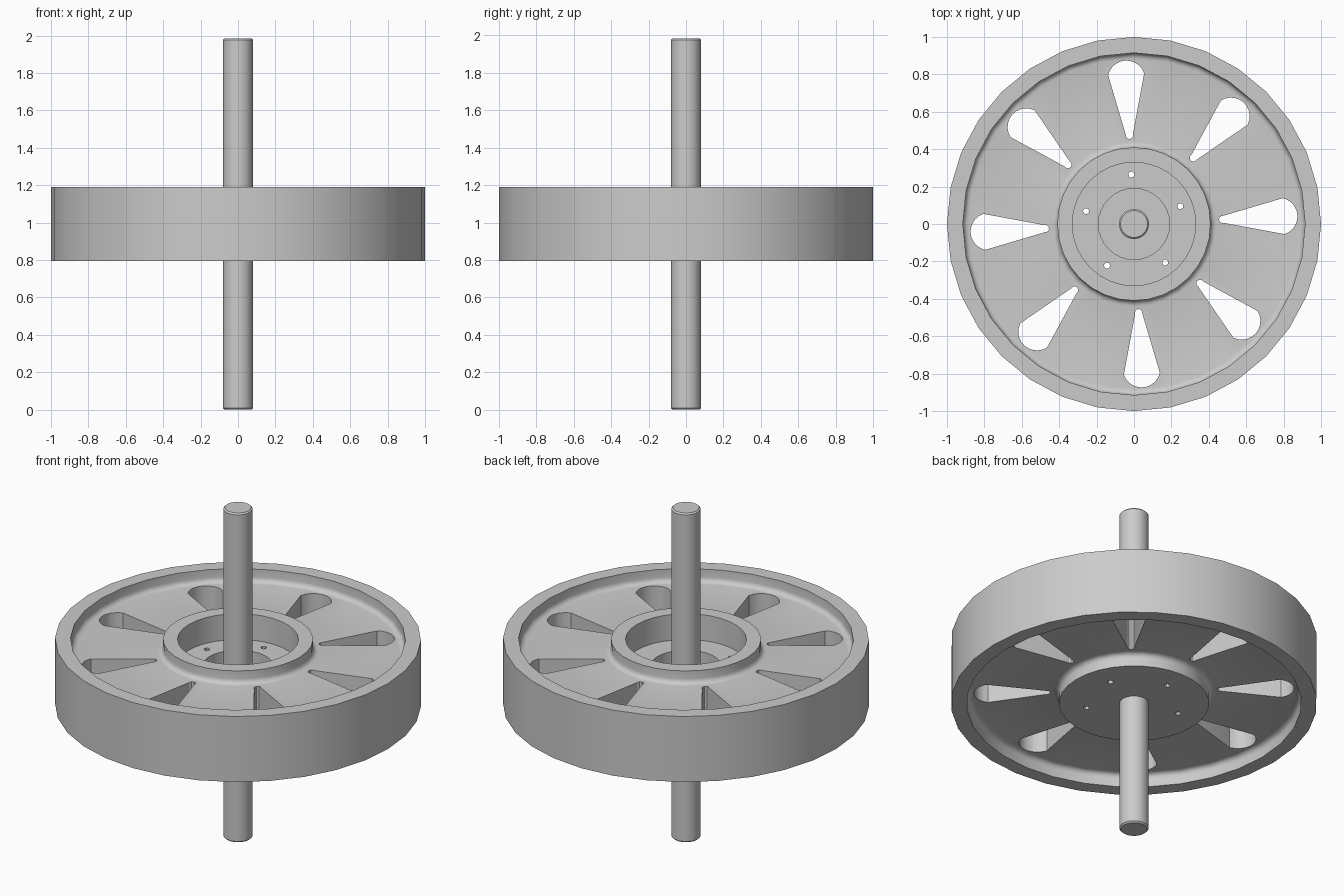
import bpy, bmesh, math
from math import cos, sin, pi, radians

if "Cube" in bpy.data.objects:
    bpy.data.objects.remove(bpy.data.objects["Cube"], do_unlink=True)

SIDES = 32
BOTTOM, TOP = 0.795, 1.19        # wheel faces
MID = (BOTTOM + TOP) / 2
WEB = 0.12                       # half thickness of the web
FILLET = 0.03
TURN = radians(3)                # slots and bolts share this offset

metal = bpy.data.materials.new("grey metal")
metal.use_nodes = True
grey = (0.6, 0.6, 0.6, 1)
metal.diffuse_color = grey
metal.node_tree.nodes["Principled BSDF"].inputs["Base Color"].default_value = grey


def make_object(name, bm):
    bmesh.ops.recalc_face_normals(bm, faces=bm.faces)
    mesh = bpy.data.meshes.new(name)
    bm.to_mesh(mesh)
    bm.free()
    mesh.materials.append(metal)
    obj = bpy.data.objects.new(name, mesh)
    bpy.context.collection.objects.link(obj)
    return obj


def lathe(name, profile):
    """Revolve a closed (radius, height) loop around z."""
    bm = bmesh.new()
    rings = [[bm.verts.new((r * cos(2 * pi * i / SIDES), r * sin(2 * pi * i / SIDES), z))
              for i in range(SIDES)] for r, z in profile]
    for a, b in zip(rings, rings[1:] + rings[:1]):
        for i in range(SIDES):
            j = (i + 1) % SIDES
            bm.faces.new((a[i], a[j], b[j], b[i]))
    return make_object(name, bm)


def arc(x, y, r, start, end, steps):
    return [(x + r * cos(start + (end - start) * k / steps),
             y + r * sin(start + (end - start) * k / steps)) for k in range(steps + 1)]


def prisms(name, outline, count):
    """Extrude an outline through the wheel and repeat it around z."""
    bm = bmesh.new()
    for n in range(count):
        a = TURN + 2 * pi * n / count
        if count == 5:
            a += pi / 2
        low = [bm.verts.new((x * cos(a) - y * sin(a), x * sin(a) + y * cos(a), BOTTOM - 0.1))
               for x, y in outline]
        high = [bm.verts.new((v.co.x, v.co.y, TOP + 0.1)) for v in low]
        bm.faces.new(low)
        bm.faces.new(high)
        for i in range(len(low)):
            j = (i + 1) % len(low)
            bm.faces.new((low[i], low[j], high[j], high[i]))
    cutter = make_object(name, bm)
    cutter.hide_render = True
    return cutter


def smooth(obj):
    bpy.ops.object.select_all(action="DESELECT")
    obj.select_set(True)
    bpy.context.view_layer.objects.active = obj
    bpy.ops.object.shade_smooth_by_angle(angle=radians(30))


# Wheel: rim, filleted web and stepped hub as one turned section
web_top, web_bottom = MID + WEB, MID - WEB
hub_r, rim_r = 0.41, 0.915
top_groove = (arc(hub_r + FILLET, web_top + FILLET, FILLET, pi, 1.5 * pi, 4)
              + arc(rim_r - FILLET, web_top + FILLET, FILLET, 1.5 * pi, 2 * pi, 4))
bottom_groove = [(r, 2 * MID - z) for r, z in reversed(top_groove)]
profile = ([(0.07, BOTTOM), (0.07, 0.88), (0.19, 0.88), (0.19, 1.035), (0.33, 1.035),
            (0.33, TOP), (hub_r, TOP)] + top_groove
           + [(rim_r, TOP), (1, TOP), (1, BOTTOM), (rim_r, BOTTOM)]
           + bottom_groove + [(hub_r, BOTTOM)])
wheel = lathe("wheel", profile)

# Teardrop slots and bolt holes
tip_r, end_r, tip_x, end_x = 0.02, 0.1, 0.475, 0.775
lean = math.acos((end_r - tip_r) / (end_x - tip_x))
teardrop = (arc(end_x, 0, end_r, -lean, lean, 10)
            + arc(tip_x, 0, tip_r, lean, 2 * pi - lean, 6))
bolt = arc(0.265, 0, 0.016, 0, 2 * pi, 12)[:-1]
cutters = [prisms("slot_cutter", teardrop, 8), prisms("bolt_cutter", bolt, 5)]
for cutter in cutters:
    mod = wheel.modifiers.new(cutter.name, "BOOLEAN")
    mod.operation = "DIFFERENCE"
    mod.solver = "EXACT"
    mod.object = cutter
    bpy.ops.object.select_all(action="DESELECT")
    wheel.select_set(True)
    bpy.context.view_layer.objects.active = wheel
    bpy.ops.object.modifier_apply(modifier=mod.name)
for cutter in cutters:
    bpy.data.objects.remove(cutter, do_unlink=True)
smooth(wheel)

# Axle with small chamfers at both ends
LENGTH, RADIUS, CHAMFER = 1.985, 0.08, 0.008
bm = bmesh.new()
bmesh.ops.create_cone(bm, cap_ends=True, segments=SIDES, radius1=RADIUS, radius2=RADIUS, depth=LENGTH)
bmesh.ops.translate(bm, verts=bm.verts, vec=(0, 0, LENGTH / 2))
end_edges = [e for e in bm.edges if abs(e.verts[0].co.z - e.verts[1].co.z) < 0.01]
bmesh.ops.bevel(bm, geom=end_edges, offset=CHAMFER, segments=1, affect="EDGES")
smooth(make_object("axle", bm))
